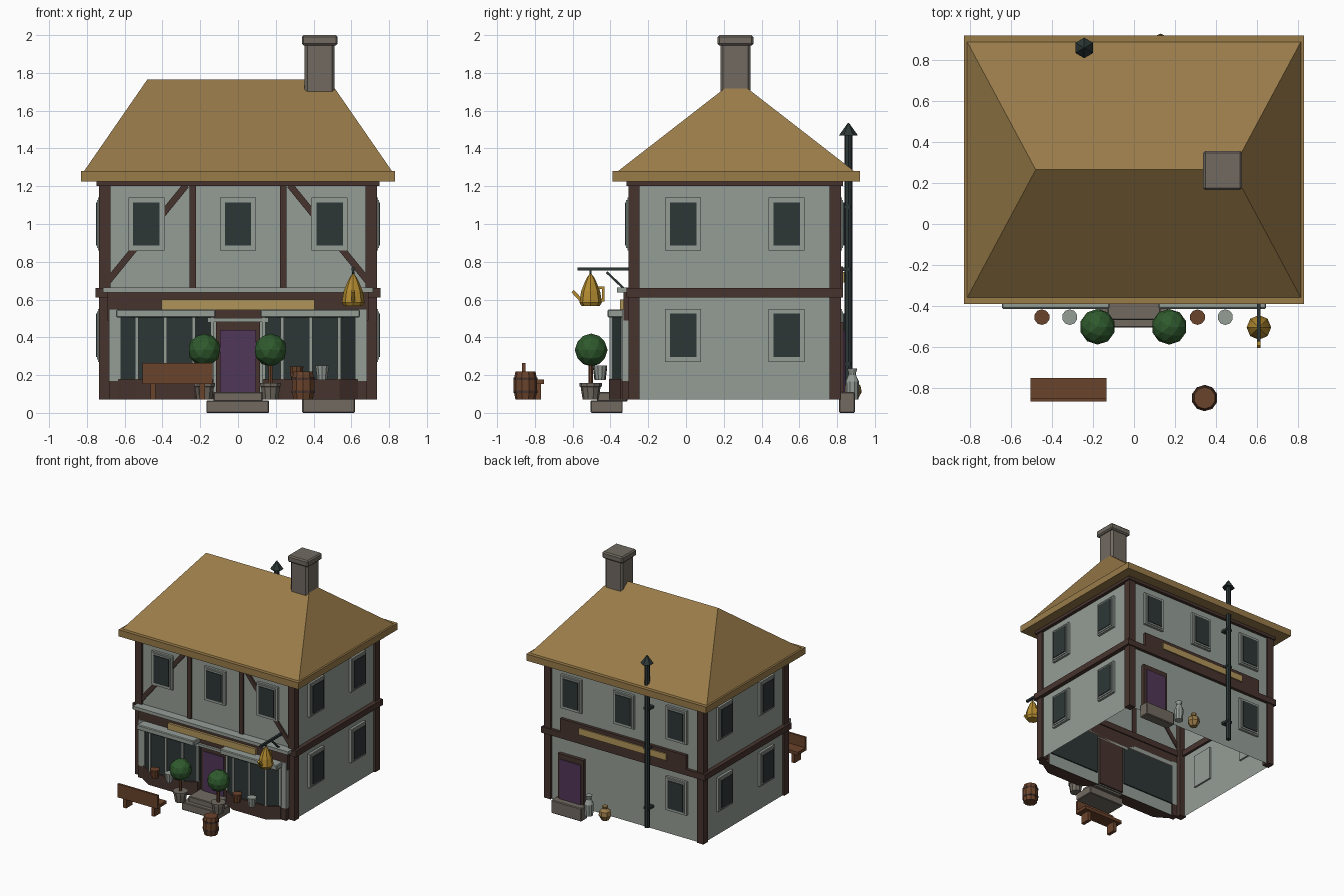
import bpy, bmesh, math
from mathutils import Vector, Matrix

if "Cube" in bpy.data.objects:
    bpy.data.objects.remove(bpy.data.objects["Cube"])


def srgb(h):
    c = [int(h[i:i + 2], 16) / 255 for i in (0, 2, 4)]
    return [v / 12.92 if v <= 0.04045 else ((v + 0.055) / 1.055) ** 2.4 for v in c] + [1]


COLOURS = {"plaster": "959d96", "dark_timber": "47342e", "brown_wood": "6a432b", "thatch": "997b49",
           "stone": "716a61", "dark_glass": "2d3636", "purple_paint": "513758", "leaf": "2f5a2d",
           "brass": "b38b30", "sign_gold": "b0955a"}
MATS = {}
for key, h in COLOURS.items():
    MATS[key] = bpy.data.materials.new(key)
    MATS[key].diffuse_color = srgb(h)


def finish(name, bm, mat):
    bmesh.ops.recalc_face_normals(bm, faces=bm.faces)
    me = bpy.data.meshes.new(name)
    bm.to_mesh(me)
    bm.free()
    me.materials.append(MATS[mat])
    ob = bpy.data.objects.new(name, me)
    bpy.context.scene.collection.objects.link(ob)
    return ob


def box(name, x0, x1, y0, y1, z0, z1, mat, bevel=0):
    bm = bmesh.new()
    bmesh.ops.create_cube(bm, size=1)
    for v in bm.verts:
        v.co = Vector(((x0 + x1) / 2 + v.co.x * (x1 - x0), (y0 + y1) / 2 + v.co.y * (y1 - y0),
                       (z0 + z1) / 2 + v.co.z * (z1 - z0)))
    if bevel:
        bmesh.ops.bevel(bm, geom=bm.edges[:], offset=bevel, segments=1, affect='EDGES')
    return finish(name, bm, mat)


def prism(name, pts, z0, z1, mat):
    bm = bmesh.new()
    f = bm.faces.new([bm.verts.new((x, y, z0)) for x, y in pts])
    top = bmesh.ops.extrude_face_region(bm, geom=[f])["geom"]
    for v in top:
        if isinstance(v, bmesh.types.BMVert):
            v.co.z = z1
    if not any(g.calc_center_median().z < z0 + 1e-6 for g in bm.faces):
        bm.faces.new([v for v in bm.verts if v.co.z < z0 + 1e-6])
    return finish(name, bm, mat)


def lathe(name, x, y, profile, n, mat):
    bm = bmesh.new()
    rings = [[bm.verts.new((x + r * math.sin(2 * math.pi * i / n), y + r * math.cos(2 * math.pi * i / n), z))
              for i in range(n)] for r, z in profile]
    for a, b in zip(rings, rings[1:]):
        for i in range(n):
            j = (i + 1) % n
            bm.faces.new((a[i], a[j], b[j], b[i]))
    bm.faces.new(rings[0])
    bm.faces.new(rings[-1])
    return finish(name, bm, mat)


def beam(name, p, q, w, d, mat):
    # square bar from p to q; w across x or along z, d along the other side
    p, q = Vector(p), Vector(q)
    bm = bmesh.new()
    bmesh.ops.create_cube(bm, size=1)
    axis = (q - p).normalized()
    side = axis.cross(Vector((0, 1, 0)) if abs(axis.y) < 0.01 else Vector((1, 0, 0))).normalized()
    m = Matrix((side, axis.cross(side), axis)).transposed()
    for v in bm.verts:
        v.co = m @ Vector((v.co.x * w, v.co.y * d, v.co.z * (q - p).length)) + (p + q) / 2
    return finish(name, bm, mat)


WX, Y0, Y1 = 0.72, -0.29, 0.805   # wall planes


def on_wall(name, side, u, w, z0, z1, d0, d1, mat):
    a, b = u - w / 2, u + w / 2
    if side == "front":
        box(name, a, b, Y0 - d1, Y0 - d0, z0, z1, mat)
    elif side == "back":
        box(name, a, b, Y1 + d0, Y1 + d1, z0, z1, mat)
    elif side == "right":
        box(name, WX + d0, WX + d1, a, b, z0, z1, mat)
    else:
        box(name, -WX - d1, -WX - d0, a, b, z0, z1, mat)


def window(side, u, z):
    on_wall("window_frame", side, u, 0.19, z - 0.14, z + 0.14, -0.015, 0.02, "plaster")
    on_wall("window_lip", side, u, 0.16, z - 0.128, z + 0.128, 0.019, 0.027, "plaster")
    on_wall("window_pane", side, u, 0.14, z - 0.115, z + 0.115, 0.026, 0.033, "dark_glass")


# Hollow wall shell, open underneath
walls = box("walls", -WX, WX, Y0, Y1, 0.07, 1.23, "plaster")
bm = bmesh.new()
bm.from_mesh(walls.data)
bmesh.ops.delete(bm, geom=[f for f in bm.faces if f.normal.z < -0.5], context='FACES_ONLY')
bm.to_mesh(walls.data)
bm.free()

# Timber frame: corner posts and ring beams
for x in (-0.735, 0.675):
    for y in (-0.305, 0.76):
        box("corner_post", x, x + 0.06, y, y + 0.06, 0.07, 1.22, "dark_timber")
for z0, z1, o in ((0.61, 0.66, 0.755), (1.20, 1.228, 0.748)):
    for s in (-1, 1):
        box("side_beam", min(s * 0.70, s * o), max(s * 0.70, s * o), -0.315, 0.83, z0, z1, "dark_timber")
    box("front_beam", -o, o, -0.315, -0.27, z0, z1, "dark_timber")
    box("back_beam", -o, o, 0.79, 0.83, z0, z1, "dark_timber")
for s in (-1, 1):
    box("front_stud", s * 0.24 - 0.018, s * 0.24 + 0.018, -0.305, -0.28, 0.66, 1.205, "dark_timber")
    beam("front_brace", (s * 0.71, -0.292, 0.67), (s * 0.275, -0.292, 1.205), 0.035, 0.022, "dark_timber")

# Windows
for u in (-0.485, 0, 0.485):
    window("front", u, 1.0)
    window("back", u, 1.0)
window("back", -0.485, 0.41)
for side in ("left", "right"):
    for u in (-0.015, 0.533):
        for z in (0.41, 1.0):
            window(side, u, z)

# Hipped roof on an eave slab
box("eave_slab", -0.83, 0.83, -0.39, 0.92, 1.225, 1.28, "thatch")
bm = bmesh.new()
c = [bm.verts.new((x, y, 1.28)) for x, y in ((-0.815, -0.36), (0.815, -0.36), (0.815, 0.89), (-0.815, 0.89))]
l, r = bm.verts.new((-0.48, 0.265, 1.765)), bm.verts.new((0.48, 0.265, 1.765))
for f in ((c[0], c[1], r, l), (c[1], c[2], r), (c[2], c[3], l, r), (c[3], c[0], l), c[::-1]):
    bm.faces.new(f)
finish("hip_roof", bm, "thatch")

# Chimney
box("chimney", 0.352, 0.512, 0.182, 0.342, 1.60, 1.96, "stone", 0.015)
box("chimney_cap", 0.338, 0.528, 0.167, 0.357, 1.945, 2.0, "stone", 0.01)

# Shop front: fascia, ledge, sign, pilasters
box("fascia_board", -0.69, 0.69, -0.33, -0.28, 0.49, 0.637, "dark_timber")
box("fascia_ledge", -0.715, 0.715, -0.365, -0.28, 0.637, 0.664, "plaster")
box("front_sign", -0.405, 0.405, -0.35, -0.325, 0.545, 0.6, "sign_gold")
box("door_ledge", -0.17, 0.17, -0.35, -0.28, 0.482, 0.502, "plaster")
for s in (-1, 1):
    box("pilaster", s * 0.655 - 0.028, s * 0.655 + 0.028, -0.34, -0.28, 0.17, 0.55, "plaster")
    box("pilaster_base", s * 0.655 - 0.028, s * 0.655 + 0.028, -0.34, -0.28, 0.07, 0.17, "dark_timber")
    # Angled bay window
    plan = [(s * 0.63, -0.28), (s * 0.63, -0.335), (s * 0.535, -0.395),
            (s * 0.235, -0.395), (s * 0.135, -0.335), (s * 0.135, -0.28)]
    prism("bay_glass", plan, 0.17, 0.505, "dark_glass")
    cx = s * 0.3825
    prism("bay_base", [(cx + (x - cx) * 1.02, y - 0.012) for x, y in plan], 0.07, 0.18, "dark_timber")
    for x, y in plan[1:5] + [(s * 0.385, -0.395)]:
        box("bay_mullion", x - 0.009, x + 0.009, y - 0.009, y + 0.009, 0.18, 0.505, "plaster")
    box("bay_cornice", cx - 0.263, cx + 0.263, -0.415, -0.28, 0.505, 0.548, "plaster", 0.006)
    # Buckets by the bay
    lathe("wood_bucket", s * 0.38 - 0.07, -0.455, [(0.03, 0.175), (0.038, 0.245)], 10, "brown_wood")
    lathe("tin_bucket", s * 0.38 + 0.066, -0.455, [(0.027, 0.175), (0.038, 0.25)], 10, "plaster")

# Doors with frames and steps
for side, u in (("front", 0), ("back", 0.48)):
    on_wall("door_frame", side, u, 0.235, 0.08, 0.482, -0.015, 0.03, "dark_timber")
    on_wall("door", side, u, 0.19, 0.11, 0.44, 0.02, 0.038, "purple_paint")
box("lower_step", -0.168, 0.165, -0.505, -0.335, 0, 0.066, "stone", 0.005)
box("upper_step", -0.13, 0.13, -0.47, -0.31, 0.06, 0.11, "stone", 0.005)
box("back_step", 0.34, 0.62, 0.81, 0.895, 0, 0.11, "stone", 0.006)

# Back sign
box("back_sign_board", -0.58, 0.58, 0.79, 0.83, 0.66, 0.775, "dark_timber")
box("back_sign", -0.405, 0.405, 0.825, 0.84, 0.69, 0.745, "sign_gold")

# Stove pipe with brackets
lathe("stove_pipe", -0.243, 0.86, [(0.021, 0.1), (0.021, 1.48)], 8, "dark_glass")
lathe("pipe_cap", -0.243, 0.86, [(0.05, 1.468), (0.046, 1.475), (0.003, 1.535)], 6, "dark_glass")
for z in (0.25, 0.75, 1.08):
    box("pipe_bracket", -0.268, -0.218, 0.80, 0.87, z, z + 0.02, "dark_glass")

# Milk can and clay pot at the back
lathe("milk_can", 0.28, 0.88, [(0.034, 0.07), (0.036, 0.165), (0.02, 0.2), (0.02, 0.212), (0.027, 0.235)], 10, "plaster")
lathe("clay_pot", 0.13, 0.88, [(0.028, 0.07), (0.05, 0.11), (0.044, 0.145), (0.018, 0.165), (0.024, 0.185)], 7, "thatch")

# Topiary trees
for x in (-0.178, 0.172):
    lathe("tree_pot", x, -0.505, [(0.042, 0.07), (0.053, 0.138), (0.059, 0.14), (0.059, 0.157)], 10, "stone")
    lathe("tree_trunk", x, -0.505, [(0.012, 0.15), (0.012, 0.28)], 6, "brown_wood")
    bm = bmesh.new()
    bmesh.ops.create_icosphere(bm, subdivisions=2, radius=0.087, matrix=Matrix.Translation((x, -0.502, 0.333)))
    finish("tree_crown", bm, "leaf")

# Bench
box("bench_seat", -0.505, -0.135, -0.865, -0.752, 0.152, 0.178, "brown_wood")
box("bench_back", -0.505, -0.135, -0.868, -0.85, 0.152, 0.264, "brown_wood")
for x in (-0.45, -0.19):
    box("bench_leg", x - 0.014, x + 0.014, -0.85, -0.768, 0.07, 0.155, "brown_wood")

# Barrel with hoops
lathe("barrel", 0.345, -0.85, [(0.053, 0.07), (0.062, 0.115), (0.062, 0.175), (0.053, 0.22)], 10, "brown_wood")
for z in (0.105, 0.175):
    lathe("barrel_hoop", 0.345, -0.85, [(0.0645, z), (0.0645, z + 0.013)], 10, "dark_timber")

# Hanging kettle sign on a bracket
KX, KY = 0.61, -0.505
beam("sign_arm", (KX, -0.575, 0.762), (KX, -0.28, 0.762), 0.018, 0.018, "dark_glass")
beam("arm_brace", (KX, -0.42, 0.745), (KX, -0.32, 0.65), 0.012, 0.012, "dark_glass")
beam("kettle_hanger", (KX, KY, 0.715), (KX, KY, 0.765), 0.01, 0.01, "dark_glass")
lathe("kettle", KX, KY, [(0.048, 0.565), (0.06, 0.585), (0.05, 0.645), (0.032, 0.69), (0.02, 0.715), (0.006, 0.735)], 8, "brass")
beam("kettle_spout", (KX, -0.55, 0.59), (KX, -0.6, 0.645), 0.018, 0.018, "brass")
beam("kettle_handle", (KX, -0.438, 0.59), (KX, -0.438, 0.67), 0.013, 0.013, "brass")
for z in (0.597, 0.663):
    beam("kettle_handle_arm", (KX, -0.475, z), (KX, -0.438, z), 0.012, 0.012, "brass")

for m in bpy.data.materials:
    if m.users and not m.is_grease_pencil:
        m.use_nodes = True
        m.node_tree.nodes["Principled BSDF"].inputs["Base Color"].default_value = m.diffuse_color
